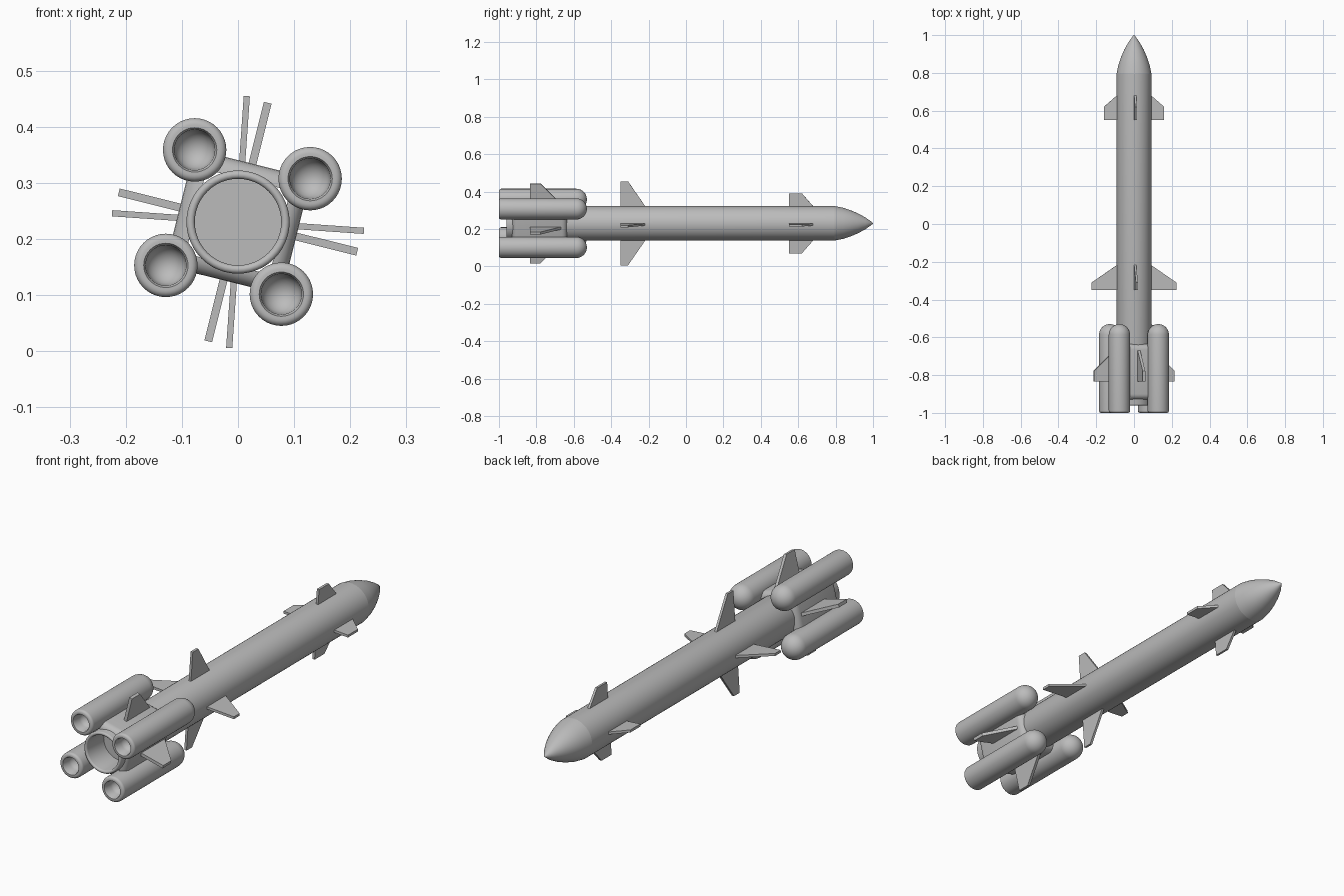
import bpy
import bmesh
from math import sin, cos, pi, radians
from mathutils import Matrix

cube = bpy.data.objects.get("Cube")
if cube:
    bpy.data.objects.remove(cube, do_unlink=True)

AXIS_Z = 0.23

grey = bpy.data.materials.new("plain grey")
grey.use_nodes = True
grey.diffuse_color = (0.5, 0.5, 0.5, 1)
grey.node_tree.nodes["Principled BSDF"].inputs["Base Color"].default_value = (0.5, 0.5, 0.5, 1)


def finish(bm, name, smooth=True):
    bmesh.ops.recalc_face_normals(bm, faces=bm.faces)
    mesh = bpy.data.meshes.new(name)
    bm.to_mesh(mesh)
    bm.free()
    mesh.materials.append(grey)
    obj = bpy.data.objects.new(name, mesh)
    bpy.context.collection.objects.link(obj)
    bpy.ops.object.select_all(action="DESELECT")
    obj.select_set(True)
    bpy.context.view_layer.objects.active = obj
    if smooth:
        bpy.ops.object.shade_smooth_by_angle(angle=radians(35))
    return obj


def lathe(name, profile, x=0.0, z=AXIS_Z, steps=48):
    """Spin (radius, y) points about an axis parallel to y."""
    bm = bmesh.new()
    verts = [bm.verts.new((r, y, 0)) for r, y in profile]
    edges = [bm.edges.new(pair) for pair in zip(verts, verts[1:])]
    bmesh.ops.spin(bm, geom=verts + edges, axis=(0, 1, 0), cent=(0, 0, 0),
                   angle=2 * pi, steps=steps, use_duplicate=False)
    bmesh.ops.remove_doubles(bm, verts=bm.verts, dist=0.0001)
    bmesh.ops.translate(bm, verts=bm.verts, vec=(x, 0, z))
    return finish(bm, name)


def arc(r, y, radius, start, end, n=6):
    """Arc points in the (radius, y) plane, angles in degrees."""
    angles = [radians(start + (end - start) * i / n) for i in range(n + 1)]
    return [(r + radius * cos(a), y + radius * sin(a)) for a in angles]


def fin_set(name, outline, thickness, angle):
    """Four flat fins; the outline is (radius, y), the angle is of the top fin."""
    for i in range(4):
        bm = bmesh.new()
        face = bm.faces.new([bm.verts.new((r, y, -thickness / 2)) for r, y in outline])
        new = bmesh.ops.extrude_face_region(bm, geom=[face])["geom"]
        bmesh.ops.translate(bm, vec=(0, 0, thickness),
                            verts=[v for v in new if isinstance(v, bmesh.types.BMVert)])
        turn = Matrix.Rotation(-radians(angle + 90 * i), 4, "Y")
        bmesh.ops.transform(bm, verts=bm.verts,
                            matrix=Matrix.Translation((0, 0, AXIS_Z)) @ turn)
        finish(bm, f"{name}_{i + 1}", smooth=False)


# Main tube with hollow tail
R = 0.092
lathe("main_body", [(0, -0.84), (0.077, -0.84), (0.077, -0.953)]
      + arc(0.0845, -0.953, 0.0075, 180, 360) + [(R, 0.795)])

# Pointed nose
lathe("nose_cone", [(R, 0.795), (0.083, 0.84), (0.07, 0.88), (0.053, 0.92),
                    (0.031, 0.96), (0.004, 0.998), (0, 1.0)])

# Rounded square mount around the tail
bm = bmesh.new()
bmesh.ops.create_cube(bm, size=1)
bmesh.ops.scale(bm, verts=bm.verts, vec=(0.214, 0.295, 0.214))
bmesh.ops.bevel(bm, geom=bm.edges[:], offset=0.03, segments=5, profile=0.5,
                affect="EDGES")
# Open both ends so that the tube passes through
ends = [f for f in bm.faces if abs(f.normal.y) > 0.99]
bmesh.ops.delete(bm, geom=ends, context="FACES")
bmesh.ops.transform(bm, verts=bm.verts,
                    matrix=Matrix.Translation((0, -0.7825, AXIS_Z))
                    @ Matrix.Rotation(radians(14), 4, "Y"))
finish(bm, "tail_mount")

# Four strapped-on boosters with domed fronts and hollow nozzles
B = 0.0565
booster = (arc(0, -0.97, 0.036, 90, 0)[:-1] + [(0.036, -0.994)]
           + [(0.0395, -1.0)] + arc(B - 0.012, -0.988, 0.012, -90, 0)
           + arc(0, -0.53 - B, B, 0, 90, 10))
for i in range(4):
    a = radians(31 + 90 * i)
    lathe(f"booster_{i + 1}", booster, 0.15 * cos(a), AXIS_Z + 0.15 * sin(a), 40)

# Fins
fin_set("front_fin", [(0.08, 0.55), (0.16, 0.55), (0.16, 0.62), (0.08, 0.69)], 0.011, 86)
fin_set("middle_fin", [(0.08, -0.35), (0.225, -0.35), (0.225, -0.31), (0.08, -0.21)], 0.011, 86)
fin_set("tail_fin", [(0.09, -0.835), (0.219, -0.835), (0.219, -0.778), (0.09, -0.652)], 0.014, 76)
